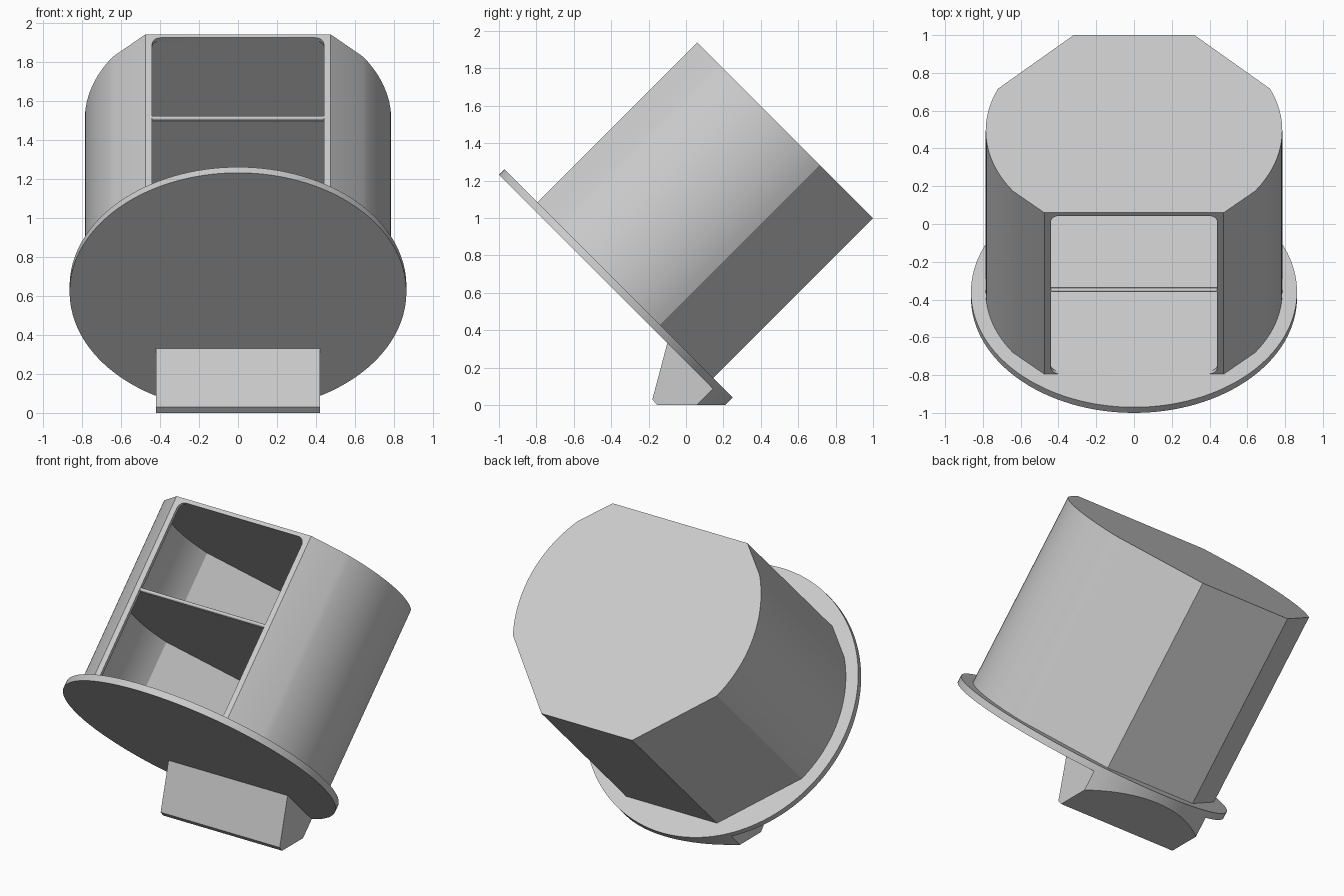
import bpy, bmesh, math
from mathutils import Matrix, Vector

if "Cube" in bpy.data.objects:
    bpy.data.objects.remove(bpy.data.objects["Cube"])

TILT = Matrix.Rotation(math.radians(-45), 4, 'X')   # whole drum leans back 45 degrees
CY, R_BODY, R_DISC = -0.714, 0.785, 0.863           # drum axis and radii
Z_DISC, Z_FLOOR, Z_TOP = 0.163, 0.205, 1.414        # heights along the tilted axis
WALL, FRONT = 0.022, -1.329

grey = bpy.data.materials.new("light_grey")
grey.diffuse_color = (0.6, 0.6, 0.6, 1)
grey.use_nodes = True
grey.node_tree.nodes["Principled BSDF"].inputs["Base Color"].default_value = grey.diffuse_color


def prism(name, points, vec, matrix=TILT):
    """Extrude a closed loop of 3D points along vec."""
    bm = bmesh.new()
    face = bm.faces.new([bm.verts.new(p) for p in points])
    ext = bmesh.ops.extrude_face_region(bm, geom=[face])
    verts = [g for g in ext["geom"] if isinstance(g, bmesh.types.BMVert)]
    bmesh.ops.translate(bm, verts=verts, vec=vec)
    bmesh.ops.recalc_face_normals(bm, faces=bm.faces)
    bm.transform(matrix)
    mesh = bpy.data.meshes.new(name)
    bm.to_mesh(mesh)
    bm.free()
    mesh.materials.append(grey)
    obj = bpy.data.objects.new(name, mesh)
    bpy.context.collection.objects.link(obj)
    return obj


def upright(name, outline, z0, z1):
    return prism(name, [(x, y, z0) for x, y in outline], (0, 0, z1 - z0))


def boolean(obj, cutter, operation):
    """Apply a boolean and remove the cutter."""
    cutter.hide_render = True
    mod = obj.modifiers.new("cut", 'BOOLEAN')
    mod.operation, mod.object, mod.solver = operation, cutter, 'EXACT'
    bpy.context.view_layer.objects.active = obj
    bpy.ops.object.modifier_apply(modifier=mod.name)
    bpy.data.objects.remove(cutter)


def smooth(obj, degrees):
    bpy.ops.object.select_all(action='DESELECT')
    obj.select_set(True)
    bpy.context.view_layer.objects.active = obj
    bpy.ops.object.shade_smooth_by_angle(angle=math.radians(degrees))


def arc(cx, cy, r, a0, a1, n):
    return [(cx + r * math.cos(math.radians(a0 + (a1 - a0) * i / n)),
             cy + r * math.sin(math.radians(a0 + (a1 - a0) * i / n))) for i in range(n + 1)]


def inset(points, d):
    """Move every side of a counter-clockwise outline inwards by d."""
    out = []
    for i, p in enumerate(points):
        a, b, c = Vector(points[i - 1]), Vector(p), Vector(points[(i + 1) % len(points)])
        e, f = (b - a).normalized(), (c - b).normalized()
        n1, n2 = Vector((-e.y, e.x)), Vector((-f.y, f.x))
        out.append(tuple(b + (n1 + n2) * d / (1 + n1.dot(n2))))
    return out


# Drum outline: flat front, round sides, chamfered back
right = [(0.475, FRONT)] + arc(0, CY, R_BODY, -35.4, 23.5, 20) + [(0.32, 0)]
outline = right + [(-x, y) for x, y in reversed(right)]
inner = inset(outline, WALL)

# Hollow drum with a rounded front opening
drum = upright("drum_shell", outline, Z_FLOOR, Z_TOP)
boolean(drum, upright("cavity", inner, Z_FLOOR - 0.05, Z_TOP - 0.024), 'DIFFERENCE')
r, hw, lo, hi = 0.045, 0.44, Z_FLOOR + 0.002, Z_TOP - 0.024
hole = (arc(hw - r, lo + r, r, -90, 0, 6) + arc(hw - r, hi - r, r, 0, 90, 6)
        + arc(r - hw, hi - r, r, 90, 180, 6) + arc(r - hw, lo + r, r, 180, 270, 6))
boolean(drum, prism("opening", [(x, FRONT - 0.1, z) for x, z in hole], (0, 0.2, 0)), 'DIFFERENCE')
smooth(drum, 20)

# Middle shelf with a rounded front lip
shelf = upright("shelf", inner, 0.809, 0.831)
smooth(shelf, 20)
lip = prism("shelf_lip", [(-hw, y, z) for y, z in arc(-1.315, 0.82, 0.011, 0, 345, 23)], (2 * hw, 0, 0))
smooth(lip, 40)

# Round base plate
circle = arc(0, CY, R_DISC, 0, 357.1875, 127)
plate = upright("base_plate", circle, Z_DISC, Z_FLOOR)
smooth(plate, 30)

# Wedge foot, trimmed by the plate's rim
side = [(-0.18, 0.03), (-0.155, 0), (0.231, 0), (-0.1, 0.331)]
foot = prism("foot", [(-0.42, y, z) for y, z in side], (0.84, 0, 0), Matrix())
boolean(foot, upright("foot_trim", circle, -0.6, 0.5), 'INTERSECT')
smooth(foot, 30)
